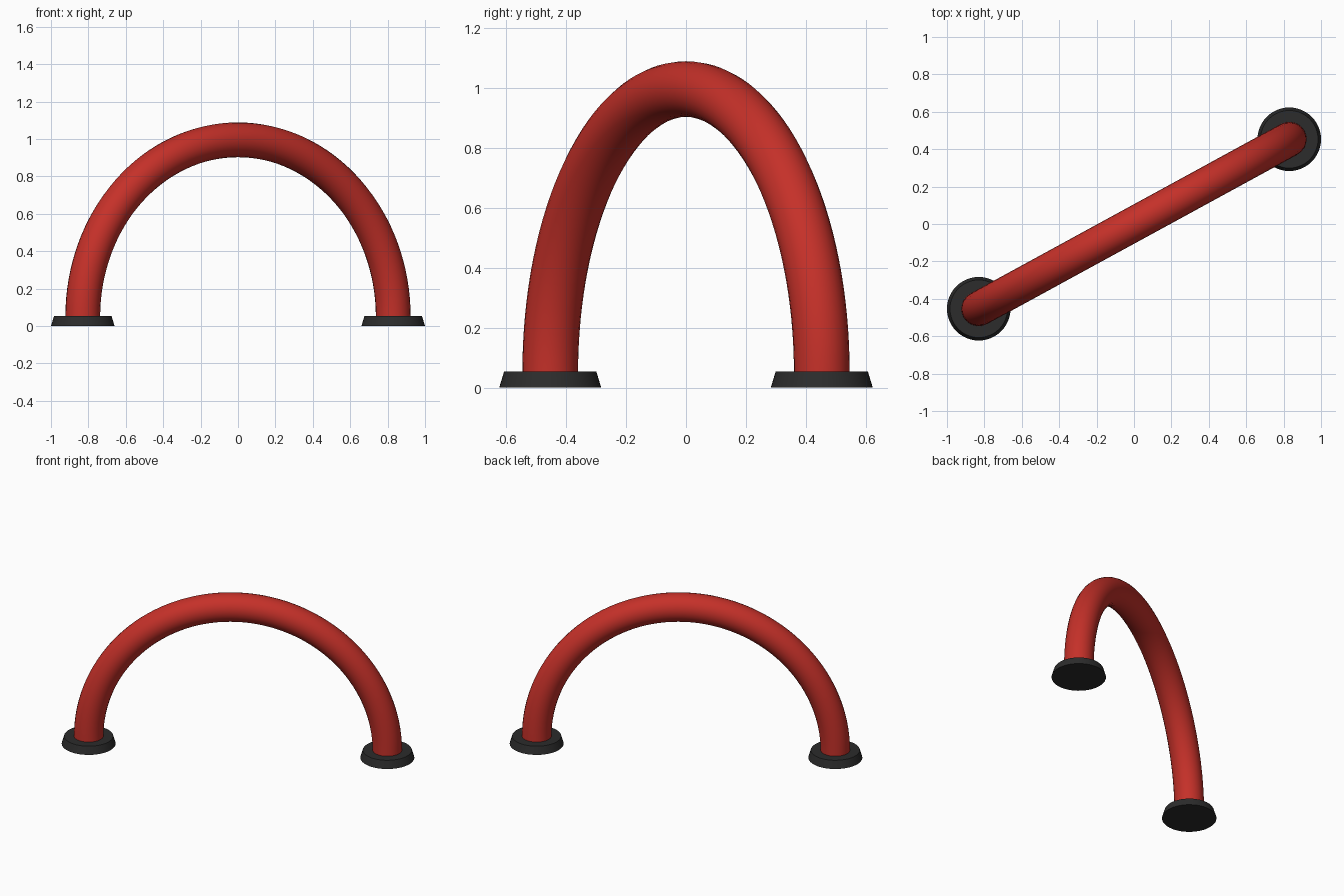
import bpy
from math import cos, sin, pi, atan2, hypot

if "Cube" in bpy.data.objects:
    bpy.data.objects.remove(bpy.data.objects["Cube"])

FOOT_X, FOOT_Y = 0.83, 0.453
FOOT_H, TUBE_R = 0.053, 0.093
SPAN = hypot(FOOT_X, FOOT_Y)      # radius of the arch
TURN = atan2(FOOT_Y, FOOT_X)      # diagonal direction seen from above
SEGS = 64


def material(name, color):
    m = bpy.data.materials.new(name)
    m.diffuse_color = color
    m.use_nodes = True
    m.node_tree.nodes["Principled BSDF"].inputs["Base Color"].default_value = m.diffuse_color
    return m


red = material("red_paint", (0.56, 0.03, 0.022, 1))
black = material("black_rubber", (0.025, 0.025, 0.025, 1))

# Arch: round tube swept along a half circle
curve = bpy.data.curves.new("arch_tube", 'CURVE')
curve.dimensions = '3D'
curve.bevel_depth = TUBE_R
curve.bevel_resolution = 10
curve.use_fill_caps = True
spline = curve.splines.new('POLY')
spline.points.add(SEGS)
spline.use_smooth = True
for i, p in enumerate(spline.points):
    a = pi * i / SEGS
    p.co = (SPAN * cos(a), 0, 0.05 + SPAN * sin(a), 1)
arch = bpy.data.objects.new("arch_tube", curve)
arch.rotation_euler.z = TURN
curve.materials.append(red)
bpy.context.collection.objects.link(arch)

# Feet: tapered discs under both ends
for side, name in ((-1, "left_foot"), (1, "right_foot")):
    bpy.ops.mesh.primitive_cone_add(
        vertices=48, radius1=0.17, radius2=0.154, depth=FOOT_H,
        location=(side * FOOT_X, side * FOOT_Y, FOOT_H / 2))
    foot = bpy.context.object
    foot.name = name
    foot.data.materials.append(black)
    bpy.ops.object.shade_smooth_by_angle()
